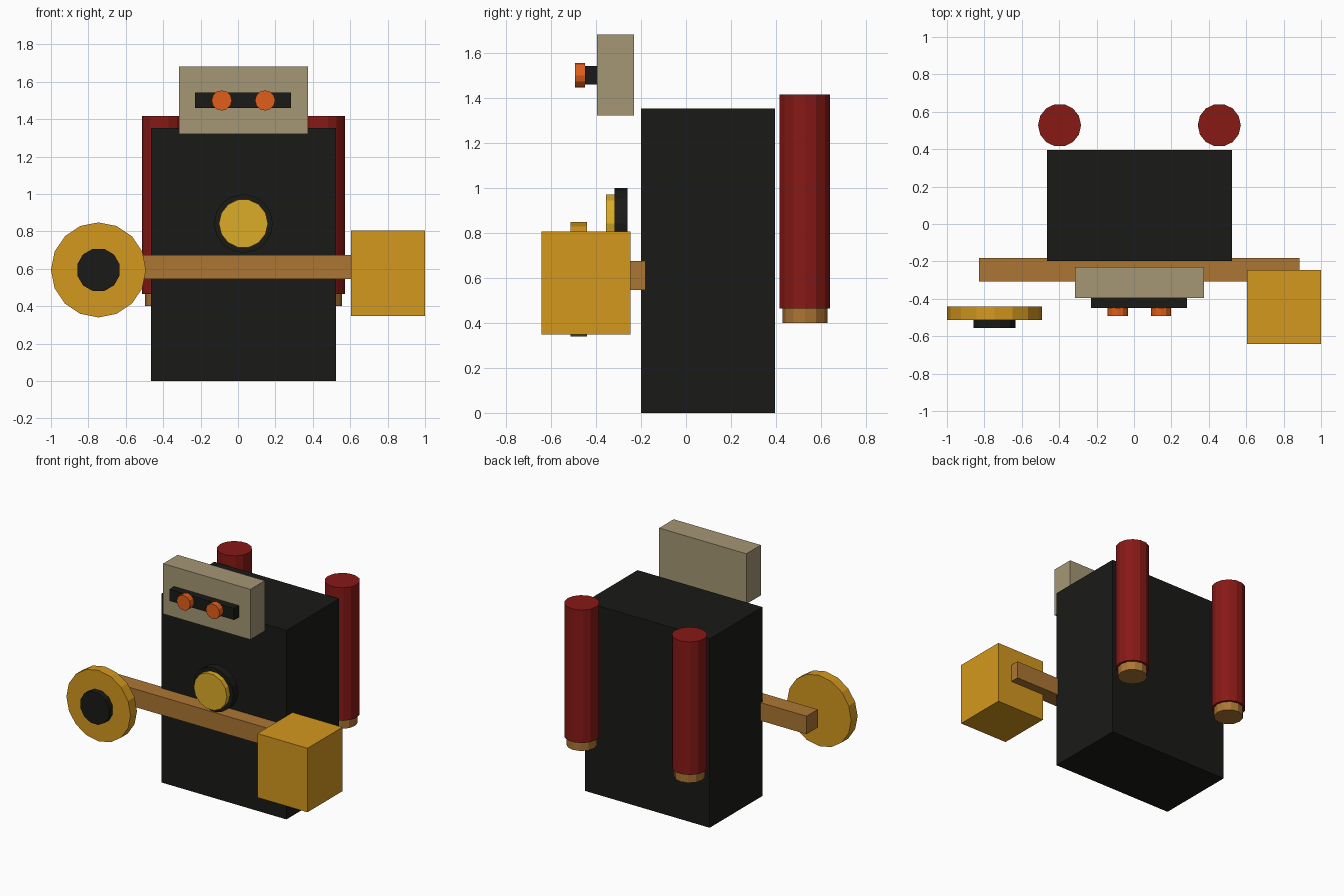
import bpy, bmesh, math
from mathutils import Matrix

if "Cube" in bpy.data.objects:
    bpy.data.objects.remove(bpy.data.objects["Cube"])


def material(name, r, g, b):
    m = bpy.data.materials.new(name)
    m.diffuse_color = (r, g, b, 1)
    m.use_nodes = True
    m.node_tree.nodes["Principled BSDF"].inputs["Base Color"].default_value = m.diffuse_color
    return m


BLACK = material("black", 0.01, 0.01, 0.009)
TAN = material("tan", 0.376, 0.309, 0.178)
ORANGE = material("orange", 0.75, 0.114, 0.01)
GOLD = material("gold", 0.658, 0.314, 0.013)
YELLOW = material("yellow", 0.716, 0.413, 0.021)
BRONZE = material("bronze", 0.413, 0.181, 0.034)
RED = material("red", 0.242, 0.01, 0.008)


def finish(name, bm, mat):
    mesh = bpy.data.meshes.new(name)
    bm.to_mesh(mesh)
    bm.free()
    mesh.materials.append(mat)
    ob = bpy.data.objects.new(name, mesh)
    bpy.context.collection.objects.link(ob)
    return ob


def box(name, x, y, z, mat):
    """Box from (min, max) ranges."""
    bm = bmesh.new()
    size = [r[1] - r[0] for r in (x, y, z)]
    mid = [(r[0] + r[1]) / 2 for r in (x, y, z)]
    bmesh.ops.create_cube(bm, size=1, matrix=Matrix.Translation(mid) @ Matrix.Diagonal((*size, 1)))
    return finish(name, bm, mat)


def cylinder(name, centre, radius, depth, sides, mat, axis="Z", spin=0.0):
    """Flat-faced cylinder; spin is the first vertex angle from +x."""
    bm = bmesh.new()
    bmesh.ops.create_cone(bm, cap_ends=True, segments=sides, radius1=radius, radius2=radius, depth=depth)
    # put the first vertex on +x plus the spin
    v = bm.verts[:][0].co
    turn = Matrix.Rotation(spin - math.atan2(v.y, v.x), 4, "Z")
    if axis == "Y":
        turn = Matrix.Rotation(math.pi / 2, 4, "X") @ turn
    bmesh.ops.transform(bm, matrix=Matrix.Translation(centre) @ turn, verts=bm.verts)
    return finish(name, bm, mat)


def disc(name, x, z, y, radius, sides, mat, spin=0.0):
    """Disc facing the front, between two y values."""
    return cylinder(name, (x, (y[0] + y[1]) / 2, z), radius, y[1] - y[0], sides, mat, "Y", spin)


MID = 0.029  # the body's own centre line

# Body and head
box("body", (-0.465, 0.523), (-0.199, 0.396), (0, 1.353), BLACK)
box("head", (-0.316, 0.374), (-0.395, -0.231), (1.322, 1.682), TAN)
box("visor", (-0.229, 0.284), (-0.449, -0.395), (1.459, 1.542), BLACK)

# Chest light
disc("chest_light_ring", MID, 0.842, (-0.318, -0.261), 0.157, 16, BLACK)
disc("chest_light", MID, 0.842, (-0.355, -0.318), 0.131, 14, YELLOW)

# Arm bar with a fist block and a round weapon
box("arm_bar", (-0.828, 0.884), (-0.308, -0.181), (0.546, 0.675), BRONZE)
box("fist_block", (0.604, 1.0), (-0.642, -0.246), (0.348, 0.806), GOLD)
disc("saw_disc", -0.746, 0.594, (-0.513, -0.44), 0.254, 16, GOLD)
disc("saw_hub", -0.746, 0.594, (-0.556, -0.513), 0.117, 12, BLACK, math.pi / 12)

# Mirrored pairs: eyes and back tanks with nozzles
for side, s in (("left", -1), ("right", 1)):
    disc("eye_" + side, MID + s * 0.116, 1.5, (-0.493, -0.449), 0.054, 12, ORANGE)
    x = MID + s * 0.427
    cylinder("tank_" + side, (x, 0.528, 0.94), 0.115, 0.952, 14, RED)
    cylinder("nozzle_" + side, (x, 0.528, 0.432), 0.1, 0.064, 12, BRONZE)
